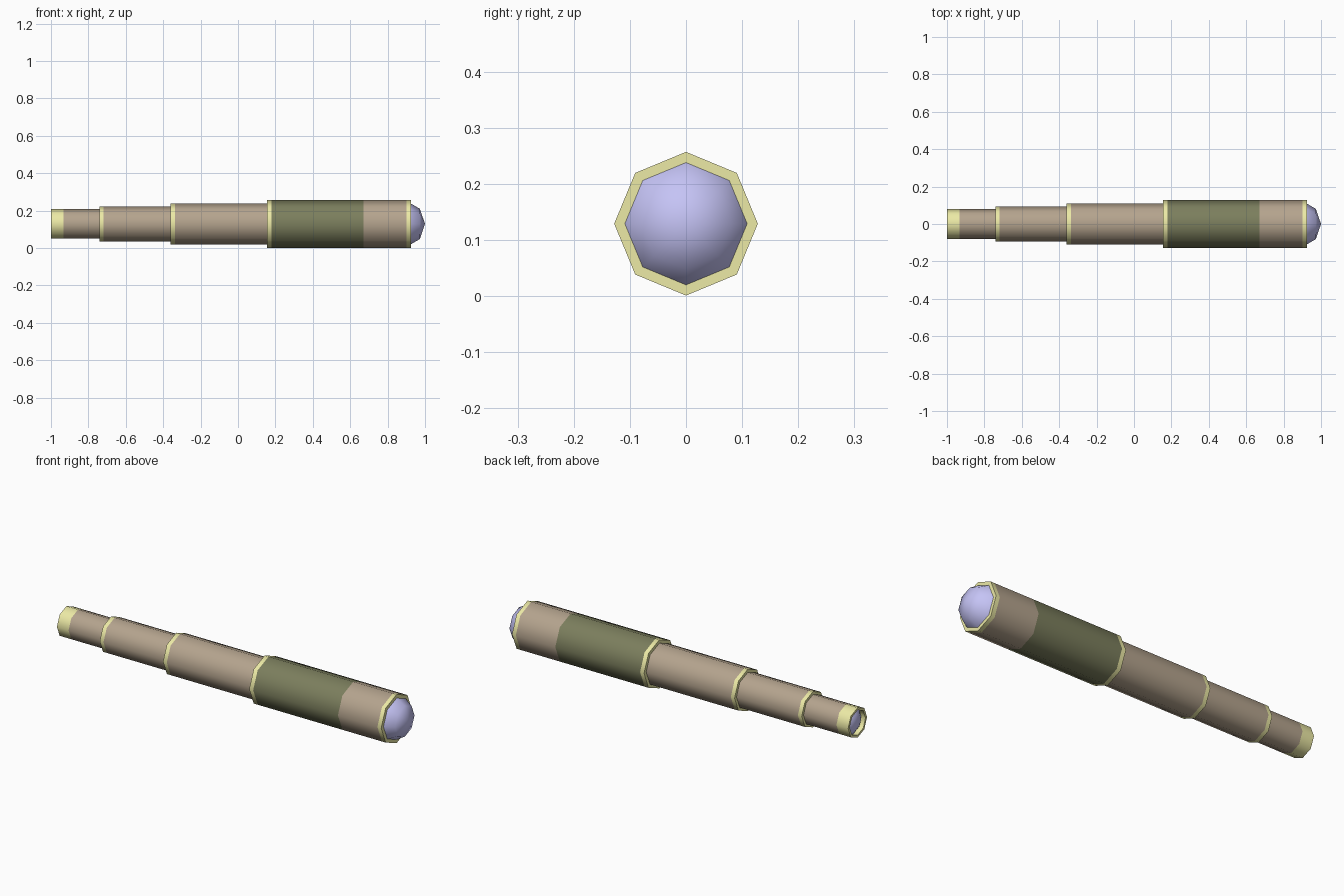
import bpy, bmesh
from math import cos, sin, pi, radians

if "Cube" in bpy.data.objects:
    bpy.data.objects.remove(bpy.data.objects["Cube"])

SIDES = 8
AXIS_Z = 0.129


def material(name, rgb):
    m = bpy.data.materials.new(name)
    m.diffuse_color = (*rgb, 1)
    m.use_nodes = True
    m.node_tree.nodes["Principled BSDF"].inputs["Base Color"].default_value = m.diffuse_color
    return m


WOOD = material("tan_leather", (0.46, 0.37, 0.27))
BRASS = material("pale_brass", (0.84, 0.82, 0.38))
GRIP = material("green_wrap", (0.20, 0.21, 0.11))
GLASS = material("lens_glass", (0.56, 0.55, 0.92))


def lathe(name, profile, mat, angle=50):
    """Spin (x, radius) points about the long axis; points run left to right."""
    bm = bmesh.new()
    rings = []
    for x, r in profile:
        if r == 0:
            rings.append([bm.verts.new((x, 0, AXIS_Z))] * SIDES)
        else:
            rings.append([bm.verts.new((x, r * cos(2 * pi * i / SIDES),
                                        AXIS_Z + r * sin(2 * pi * i / SIDES)))
                          for i in range(SIDES)])
    for a, b in zip(rings, rings[1:]):
        for i in range(SIDES):
            j = (i + 1) % SIDES
            bm.faces.new(list(dict.fromkeys((a[i], a[j], b[j], b[i]))))
    me = bpy.data.meshes.new(name)
    bm.to_mesh(me)
    bm.free()
    me.materials.append(mat)
    ob = bpy.data.objects.new(name, me)
    bpy.context.collection.objects.link(ob)
    bpy.ops.object.select_all(action='DESELECT')
    ob.select_set(True)
    bpy.context.view_layer.objects.active = ob
    bpy.ops.object.shade_smooth_by_angle(angle=radians(angle))
    return ob


# Eyepiece: brass cap with a recessed lens
lathe("eyepiece_cap", [(-0.975, 0.066), (-1.0, 0.066), (-1.0, 0.079), (-0.932, 0.079)], BRASS)
lathe("eyepiece_lens", [(-0.998, 0), (-0.992, 0.04), (-0.975, 0.066)], GLASS)
lathe("eyepiece_tube", [(-0.932, 0.079), (-0.735, 0.079)], WOOD)

# Sliding draw tubes, each with a brass collar on its left end
for name, x0, x1, r_in, r in (("small_draw", -0.74, -0.355, 0.079, 0.094),
                              ("large_draw", -0.36, 0.16, 0.094, 0.110)):
    lathe(name + "_collar", [(x0, r_in), (x0, r), (x0 + 0.022, r)], BRASS)
    lathe(name + "_tube", [(x0 + 0.022, r), (x1, r)], WOOD)

# Main barrel: collar, green grip, tan section, front rim
R = 0.128
lathe("barrel_collar", [(0.155, 0.110), (0.155, R), (0.178, R)], BRASS)
lathe("barrel_grip", [(0.178, R), (0.672, R)], GRIP)
lathe("barrel_front", [(0.672, R), (0.902, R)], WOOD)
lathe("barrel_rim", [(0.902, R), (0.924, R), (0.924, 0.109)], BRASS)

# Domed objective lens
lathe("objective_lens", [(0.924, 0.109), (0.972, 0.081), (1.0, 0)], GLASS)
